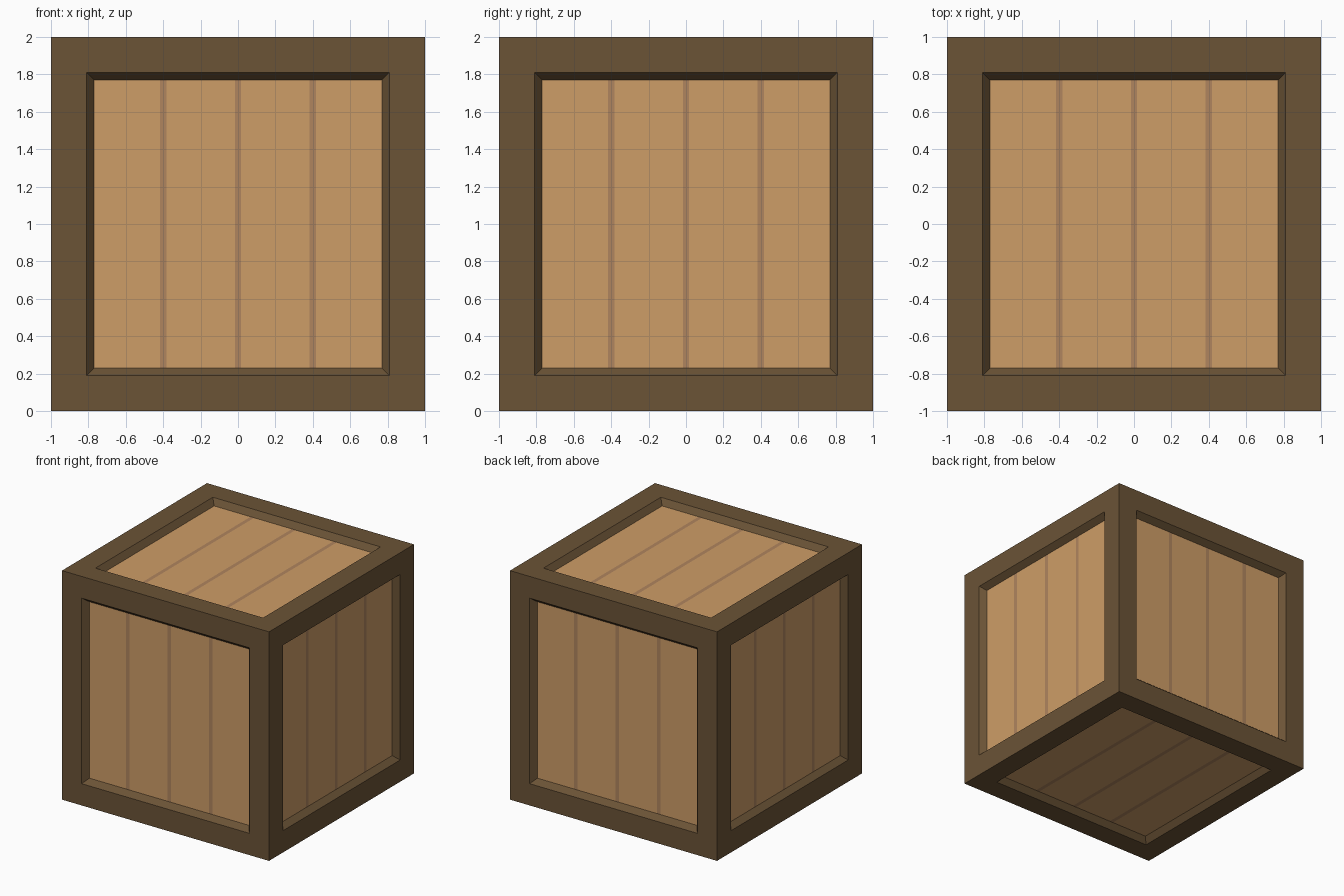
import bpy, bmesh
from math import pi
from mathutils import Matrix

if "Cube" in bpy.data.objects:
    bpy.data.objects.remove(bpy.data.objects["Cube"])

RIM, LIP, DEPTH = 0.19, 0.04, 0.05      # frame width, chamfer width, recess depth
HALF = 1 - RIM - LIP                    # half width of the board panel
SEAM = 0.017                            # half width of a seam


def material(name, rgb):
    m = bpy.data.materials.new(name)
    m.diffuse_color = (*rgb, 1)
    m.use_nodes = True
    m.node_tree.nodes["Principled BSDF"].inputs["Base Color"].default_value = m.diffuse_color
    return m


def add_object(name, bm, mats):
    me = bpy.data.meshes.new(name)
    bm.to_mesh(me)
    bm.free()
    for m in mats:
        me.materials.append(m)
    ob = bpy.data.objects.new(name, me)
    bpy.context.collection.objects.link(ob)
    return ob


dark = material("dark_wood", (0.147, 0.087, 0.037))
light = material("light_wood", (0.617, 0.337, 0.136))
seam = material("seam_wood", (0.434, 0.235, 0.112))

# Frame: cube with each side inset, then sunk with a chamfered lip
bm = bmesh.new()
bmesh.ops.create_cube(bm, size=2, matrix=Matrix.Translation((0, 0, 1)))
sides = bm.faces[:]
bmesh.ops.inset_individual(bm, faces=sides, thickness=RIM, use_even_offset=True)
bmesh.ops.inset_individual(bm, faces=sides, thickness=LIP, depth=-DEPTH, use_even_offset=True)
bmesh.ops.delete(bm, geom=sides, context='FACES')
add_object("frame", bm, [dark])


# Board panel: four boards separated by three narrow dark seams
def panel(name, rotation):
    bm = bmesh.new()
    xs = [-HALF] + [c + s for c in (-0.4, 0, 0.4) for s in (-SEAM, SEAM)] + [HALF]
    z = 1 - DEPTH
    cols = [[bm.verts.new((x, y, z)) for y in (-HALF, HALF)] for x in xs]
    for i, (a, b) in enumerate(zip(cols, cols[1:])):
        f = bm.faces.new((a[0], b[0], b[1], a[1]))
        f.material_index = i % 2
    bm.transform(Matrix.Translation((0, 0, 1)) @ rotation)
    add_object(name, bm, [light, seam])


# Six sides: four around, then top and bottom
for k, side in enumerate(("front", "right", "back", "left")):
    panel(side + "_boards", Matrix.Rotation(k * pi / 2, 4, 'Z') @ Matrix.Rotation(pi / 2, 4, 'X'))
panel("top_boards", Matrix.Identity(4))
panel("bottom_boards", Matrix.Rotation(pi, 4, 'Y'))
